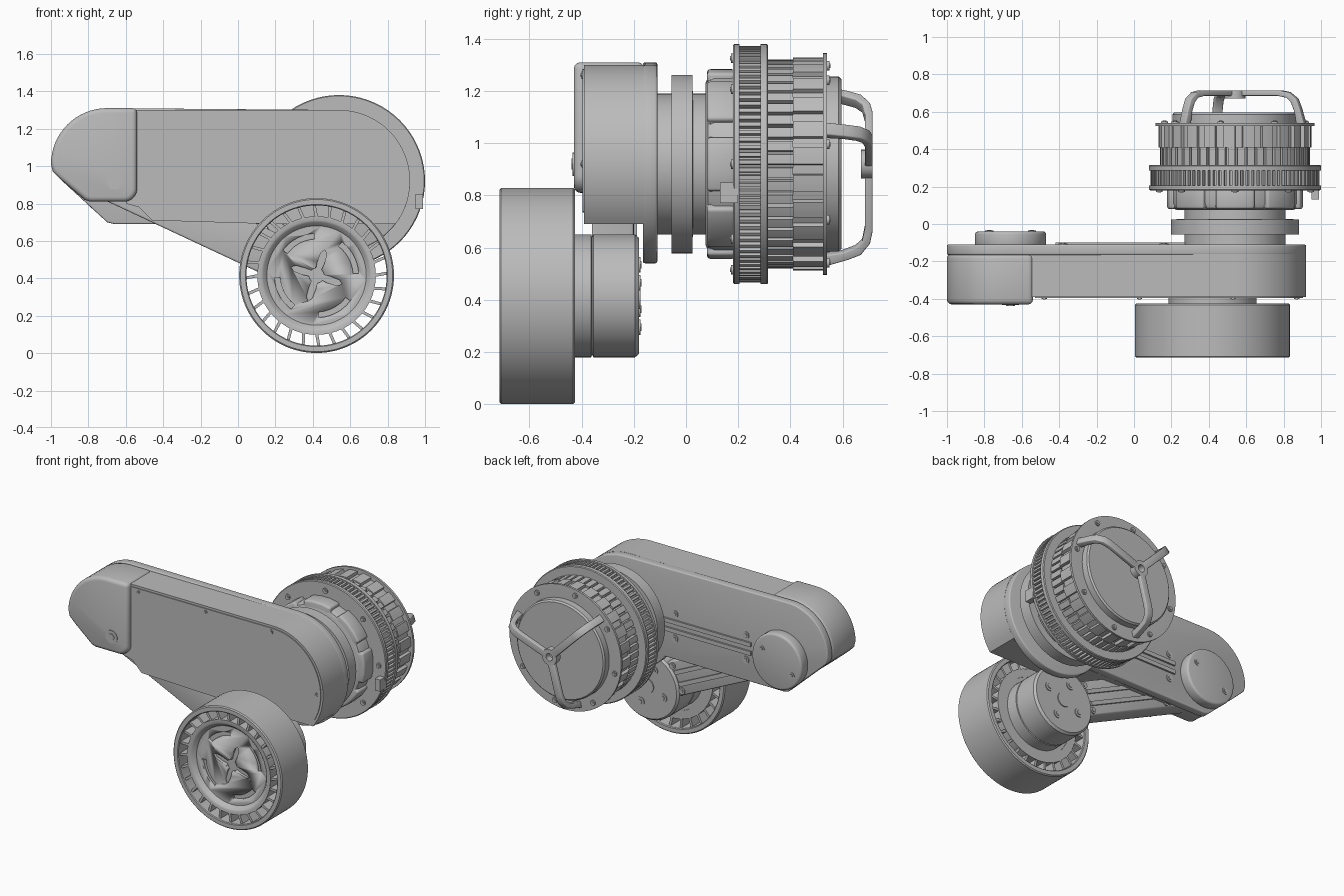
import bpy, bmesh, math
from math import cos, sin, radians, pi
from mathutils import Matrix

cube = bpy.data.objects.get("Cube")
if cube:
    bpy.data.objects.remove(cube, do_unlink=True)

grey = bpy.data.materials.new("plain grey")
grey.use_nodes = True
grey.diffuse_color = (0.5, 0.5, 0.5, 1)
grey.node_tree.nodes["Principled BSDF"].inputs["Base Color"].default_value = (0.5, 0.5, 0.5, 1)

MOTOR = (0.54, 0.92)
WHEEL = (0.42, 0.415)
KNEE = (-0.66, 0.92)


def finish(name, bm, bevel=0.0):
    bmesh.ops.recalc_face_normals(bm, faces=bm.faces)
    mesh = bpy.data.meshes.new(name)
    bm.to_mesh(mesh)
    bm.free()
    mesh.materials.append(grey)
    ob = bpy.data.objects.new(name, mesh)
    bpy.context.collection.objects.link(ob)
    bpy.ops.object.select_all(action='DESELECT')
    ob.select_set(True)
    bpy.context.view_layer.objects.active = ob
    if bevel:
        mod = ob.modifiers.new("bevel", 'BEVEL')
        mod.width, mod.segments, mod.angle_limit = bevel, 3, radians(50)
        bpy.ops.object.modifier_apply(modifier=mod.name)
    bpy.ops.object.shade_smooth_by_angle(angle=radians(32))
    return ob


def add_prism(bm, pts, y0, y1):
    """Extrude an x-z outline from y0 to y1."""
    a = [bm.verts.new((x, y0, z)) for x, z in pts]
    b = [bm.verts.new((x, y1, z)) for x, z in pts]
    bm.faces.new(a)
    bm.faces.new(b[::-1])
    for i in range(len(a)):
        j = (i + 1) % len(a)
        bm.faces.new((a[i], b[i], b[j], a[j]))


def prism(name, pts, y0, y1, bevel=0.0):
    bm = bmesh.new()
    add_prism(bm, pts, y0, y1)
    return finish(name, bm, bevel)


def arc(c, r, a0, a1, n=24):
    return [(c[0] + r * cos(radians(a0 + (a1 - a0) * i / n)),
             c[1] + r * sin(radians(a0 + (a1 - a0) * i / n))) for i in range(n + 1)]


def disc(c, r, n=64):
    return arc(c, r, 0, 360, n)[:-1]


def lathe(name, c, profile, closed=False, n=72):
    """Spin an (r, y) profile about the y axis through c."""
    bm = bmesh.new()
    rings = [[bm.verts.new((c[0] + r * cos(2 * pi * i / n), y, c[1] + r * sin(2 * pi * i / n)))
              for i in range(n)] for r, y in profile]
    pairs = list(zip(rings, rings[1:])) + ([(rings[-1], rings[0])] if closed else [])
    for p, q in pairs:
        for i in range(n):
            j = (i + 1) % n
            bm.faces.new((p[i], p[j], q[j], q[i]))
    if not closed:
        bm.faces.new(rings[0])
        bm.faces.new(rings[-1])
    return finish(name, bm)


def toothed(c, r_in, r_out, count, share, start=0):
    """Outline with raised teeth taking the given share of each step."""
    pts, step = [], 360 / count
    for i in range(count):
        a = start + i * step
        pts += arc(c, r_out, a, a + step * share, 3) + arc(c, r_in, a + step * share + 0.4, a + step - 0.4, 2)
    return pts


def bolts(name, spots, r, y0, y1):
    bm = bmesh.new()
    for s in spots:
        add_prism(bm, disc(s, r, 16), y0, y1)
        add_prism(bm, disc(s, r * 0.55, 6), y0 - 0.004, y1 + 0.004)
    finish(name, bm)


def strip(a, b, half, shift=0.0):
    """Straight strip outline between two points."""
    d = math.hypot(b[0] - a[0], b[1] - a[1])
    nx, nz = -(b[1] - a[1]) / d, (b[0] - a[0]) / d
    lo, hi = shift - half, shift + half
    return [(p[0] + nx * o, p[1] + nz * o) for p, o in ((a, lo), (b, lo), (b, hi), (a, hi))]


def between(a, b, t):
    return (a[0] + (b[0] - a[0]) * t, a[1] + (b[1] - a[1]) * t)


# Upper housing: back shell, main block, front cover and end cap
nose = arc((-0.70, 1.01), 0.30, 90, 180, 16) + [(-0.99, 0.97), (-0.95, 0.93)]
prism("housing_back_shell", nose + [(-0.70, 0.70), (-0.66, 0.69)]
      + arc(MOTOR, 0.38, -143, 90, 44), -0.165, -0.11, 0.008)
prism("housing_block", [(-0.60, 1.30), (-0.60, 0.80), (-0.53, 0.78), (-0.46, 0.71), (0.2, 0.69)]
      + arc(MOTOR, 0.38, -37, 90, 30), -0.39, -0.16)
prism("front_cover", [(-0.53, 1.285), (-0.53, 0.80), (-0.46, 0.735)]
      + arc(MOTOR, 0.365, -30, 90, 30), -0.396, -0.38)
prism("end_cap", nose + [(-0.82, 0.82), (-0.79, 0.81)] + arc((-0.61, 0.88), 0.07, -90, 0, 8)
      + [(-0.54, 1.31)], -0.43, -0.16, 0.025)
bolts("cover_bolts", [(-0.48, 1.26), (0.03, 1.26), (0.53, 1.26), (0.87, 0.92)], 0.014, -0.40, -0.385)
bolts("cap_bolt", [KNEE], 0.045, -0.434, -0.42)

# Knee boss and rails on the back of the housing
prism("knee_boss", disc(KNEE, 0.19), -0.12, -0.04, 0.015)
bolts("boss_bolts", [(-0.66 + 0.13 * cos(a), 0.92 + 0.13 * sin(a)) for a in (0.5, 0.5 + pi)], 0.022, -0.05, -0.036)
for side in (-1, 1):
    prism("housing_rail", strip((-0.42, 0.92), (0.30, 0.92), 0.014, side * 0.03), -0.115, -0.098)
bolts("housing_bolts", [(x, 0.92 + s * 0.085) for x in (-0.38, 0.16) for s in (-1, 1)], 0.024, -0.12, -0.104)

# Lower arm with rails
prism("lower_arm", strip(KNEE, WHEEL, 0.115), -0.36, -0.20, 0.01)
p0, p1 = between(KNEE, WHEEL, 0.25), between(KNEE, WHEEL, 0.8)
for side in (-1, 1):
    prism("arm_rail", strip(p0, p1, 0.014, side * 0.04), -0.21, -0.188)
bolts("arm_bolts", [strip(p0, p1, 0.085)[i] for i in range(4)], 0.022, -0.21, -0.192)

# Wheel actuator
lathe("wheel_actuator", WHEEL, [(0.235, -0.45), (0.235, -0.363), (0.225, -0.36), (0.235, -0.355),
                                (0.235, -0.195), (0.222, -0.18)])
bolts("actuator_bolts", [(WHEEL[0] + 0.13 * cos(a), WHEEL[1] + 0.13 * sin(a))
                         for a in (0.4, 0.4 + pi / 2, 0.4 + pi, 0.4 + 3 * pi / 2)], 0.03, -0.19, -0.174)
prism("actuator_centre", disc(WHEEL, 0.05, 24), -0.19, -0.174)

# Wheel: tyre, slanted webs, hub and pressed hub plate
lathe("tyre", WHEEL, [(0.375, -0.71), (0.38, -0.715), (0.407, -0.715), (0.414, -0.708), (0.414, -0.432),
                      (0.407, -0.425), (0.38, -0.425), (0.375, -0.43)], True, 96)
lathe("wheel_rim", WHEEL, [(0.262, -0.665), (0.285, -0.695), (0.295, -0.70), (0.317, -0.70), (0.317, -0.44),
                           (0.262, -0.44)], True)
webs = bmesh.new()
for i in range(28):
    a = 2 * pi * i / 28
    p = (WHEEL[0] + 0.31 * cos(a), WHEEL[1] + 0.31 * sin(a))
    q = (WHEEL[0] + 0.38 * cos(a + 0.035), WHEEL[1] + 0.38 * sin(a + 0.035))
    add_prism(webs, strip(p, q, 0.008), -0.695, -0.445)
finish("wheel_webs", webs)
plate = prism("hub_plate", disc(WHEEL, 0.27), -0.67, -0.445)
cut = bmesh.new()
cross = []
for i in range(48):
    a = 2 * pi * i / 48
    r = 0.04 + 0.105 * max(0, cos(4 * a)) ** 1.6
    cross.append((WHEEL[0] + r * cos(a + 1.25), WHEEL[1] + r * sin(a + 1.25)))
add_prism(cut, cross, -0.70, -0.652)
for k in range(4):
    a = 90 * k + 3
    add_prism(cut, arc(WHEEL, 0.225, a, a + 50, 12) + arc(WHEEL, 0.195, a + 50, a, 12), -0.70, -0.652)
cutter = finish("hub_cutter", cut)
cutter.hide_render = True
bpy.context.view_layer.objects.active = plate
mod = plate.modifiers.new("pressing", 'BOOLEAN')
mod.operation, mod.object, mod.solver = 'DIFFERENCE', cutter, 'EXACT'
bpy.ops.object.modifier_apply(modifier=mod.name)
bpy.data.objects.remove(cutter, do_unlink=True)

# Motor: neck, collar, lobed shoulder, knurled ring between flanges
lathe("motor_neck", MOTOR, [(0.27, -0.12), (0.27, -0.056), (0.342, -0.055), (0.342, 0.025),
                            (0.27, 0.026), (0.27, 0.08)])
lathe("shoulder_core", MOTOR, [(0.31, 0.075), (0.335, 0.085), (0.345, 0.11), (0.345, 0.19)])
prism("shoulder_lobes", toothed(MOTOR, 0.335, 0.365, 8, 0.75, 28), 0.08, 0.19, 0.014)
lathe("front_flange", MOTOR, [(0.455, 0.18), (0.46, 0.185), (0.46, 0.205), (0.43, 0.205)])
prism("knurled_ring", toothed(MOTOR, 0.435, 0.453, 96, 0.5), 0.20, 0.29)
lathe("rear_flange", MOTOR, [(0.43, 0.285), (0.46, 0.285), (0.46, 0.31), (0.455, 0.315)])
bolts("flange_bolts", [(MOTOR[0] + 0.405 * cos(k * pi / 4), MOTOR[1] + 0.405 * sin(k * pi / 4))
                       for k in range(8)], 0.018, 0.172, 0.19)
prism("cable_tab", [(0.95, 0.77), (0.99, 0.77), (0.99, 0.85), (0.95, 0.85)], 0.13, 0.20)

# Slotted and ribbed rear barrel with end lip and cap
prism("slotted_barrel", toothed(MOTOR, 0.375, 0.40, 48, 0.72), 0.31, 0.41)
prism("ribbed_barrel", toothed(MOTOR, 0.388, 0.408, 24, 0.6), 0.41, 0.53)
lathe("end_lip", MOTOR, [(0.425, 0.525), (0.425, 0.54), (0.39, 0.541), (0.335, 0.541),
                         (0.335, 0.585), (0.325, 0.595)])
bolts("end_bolts", [(MOTOR[0] + 0.385 * cos(k * pi / 4 + 0.2), MOTOR[1] + 0.385 * sin(k * pi / 4 + 0.2))
                    for k in range(8)], 0.018, 0.535, 0.549)

# Three guard hoops meeting at a small centre ring
path = [(0.40, 0.535), (0.375, 0.62), (0.355, 0.67), (0.31, 0.705), (0.26, 0.715), (0.03, 0.715),
        (0.03, 0.685), (0.25, 0.685), (0.30, 0.675), (0.325, 0.65), (0.345, 0.60), (0.355, 0.535)]
for angle in (20, 135, 255):
    bm = bmesh.new()
    add_prism(bm, path, -0.025, 0.025)
    for v in bm.verts:
        r, w, y = v.co
        v.co = (r, y, w)
    bmesh.ops.transform(bm, verts=bm.verts, matrix=Matrix.Translation((MOTOR[0], 0, MOTOR[1]))
                        @ Matrix.Rotation(-radians(angle), 4, 'Y'))
    finish("guard_hoop", bm, 0.006)
lathe("guard_centre_ring", MOTOR, [(0.025, 0.67), (0.055, 0.67), (0.055, 0.715), (0.025, 0.715)], True, 32)
